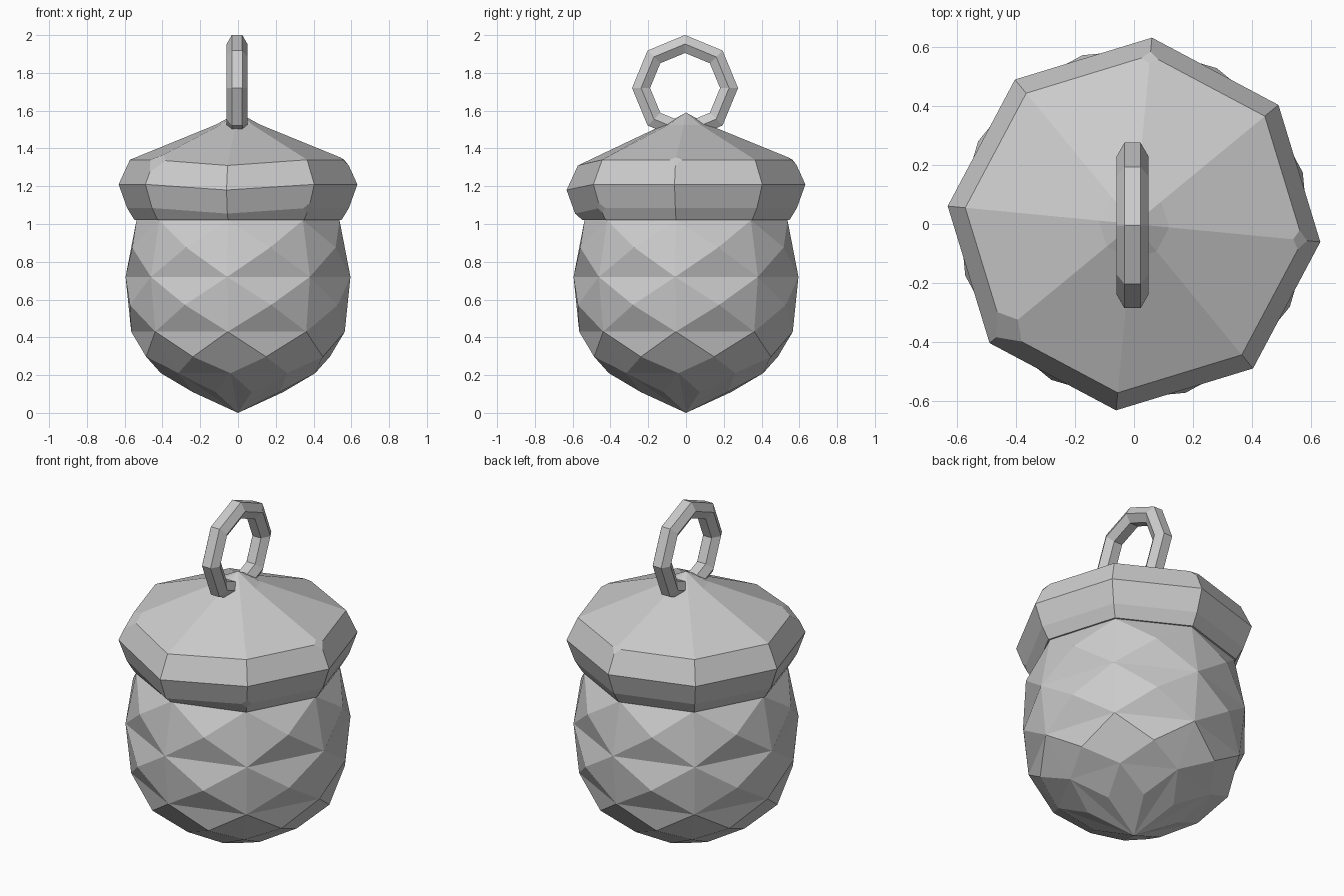
import bpy
import bmesh
from math import cos, sin, pi, radians
from mathutils import Matrix, Vector

SIDES = 8
TURN = radians(-5.5)      # rotation of the eight corners about z

cube = bpy.data.objects.get("Cube")
if cube:
    bpy.data.objects.remove(cube, do_unlink=True)

grey = bpy.data.materials.new("plain grey")
grey.use_nodes = True
grey.diffuse_color = (0.6, 0.6, 0.6, 1)
grey.node_tree.nodes["Principled BSDF"].inputs["Base Color"].default_value = grey.diffuse_color


def lathe(profile, start=0.0, closed=False):
    """Revolve (radius, z) points around z with a few flat sides."""
    bm = bmesh.new()
    verts = [bm.verts.new((r * cos(start), r * sin(start), z)) for r, z in profile]
    pairs = list(zip(verts, verts[1:]))
    if closed:
        pairs.append((verts[-1], verts[0]))
    edges = [bm.edges.new(p) for p in pairs]
    bmesh.ops.spin(bm, geom=verts + edges, cent=(0, 0, 0), axis=(0, 0, 1),
                   angle=2 * pi, steps=SIDES, use_duplicate=False)
    bmesh.ops.remove_doubles(bm, verts=bm.verts, dist=0.0005)
    bmesh.ops.recalc_face_normals(bm, faces=bm.faces)
    return bm


def finish(bm, name):
    bmesh.ops.recalc_face_normals(bm, faces=bm.faces)
    mesh = bpy.data.meshes.new(name)
    bm.to_mesh(mesh)
    bm.free()
    mesh.materials.append(grey)
    obj = bpy.data.objects.new(name, mesh)
    bpy.context.collection.objects.link(obj)
    return obj


def corner(bm, radius, z, step):
    """Find the vertex on a ring at the given corner number."""
    a = TURN + step * 2 * pi / SIDES
    target = Vector((radius * cos(a), radius * sin(a), z))
    return min(bm.verts, key=lambda v: (v.co - target).length)


# Nut: faceted body whose panels are raised to blunt points
nut = lathe([(0.54, 1.02), (0.598, 0.72), (0.568, 0.43), (0.41, 0.21), (0, 0)], TURN)
tip = [f for f in nut.faces if len(f.verts) == 3]
panels = [f for f in nut.faces if len(f.verts) == 4]
bmesh.ops.poke(nut, faces=panels, offset=0.06)
bmesh.ops.poke(nut, faces=tip, offset=0.025)
finish(nut, "nut_body")

# Cap: shallow cone with a bulging rim
cap = lathe([(0, 1.59), (0.12, 1.525), (0.575, 1.34), (0.635, 1.21),
             (0.59, 1.085), (0.55, 1.02), (0, 1.02)], TURN)
for radius, z in ((0.575, 1.34), (0.635, 1.21), (0.59, 1.085)):
    corner(cap, radius, z, -2).co.z -= 0.03      # sagging front corner

# Chips broken from some of the rim corners
for radius, z, step, size in ((0.575, 1.34, -3, 0.07), (0.575, 1.34, 0, 0.035),
                              (0.575, 1.34, 2, 0.03), (0.59, 1.085, -1, 0.03)):
    bmesh.ops.bevel(cap, geom=[corner(cap, radius, z, step)], offset=size,
                    offset_type='OFFSET', segments=1, profile=0.5, affect='VERTICES')
finish(cap, "cap")

# Hanging ring: six-sided section revolved, then stood upright
section = [(0.233 + 0.055 * sin(i * pi / 3), 0.055 * cos(i * pi / 3)) for i in range(6)]
ring = lathe(section, closed=True)
bmesh.ops.transform(ring, matrix=Matrix.Translation((-0.005, -0.005, 1.72))
                    @ Matrix.Rotation(pi / 2, 4, 'Y'), verts=ring.verts)
finish(ring, "hanging_ring")
